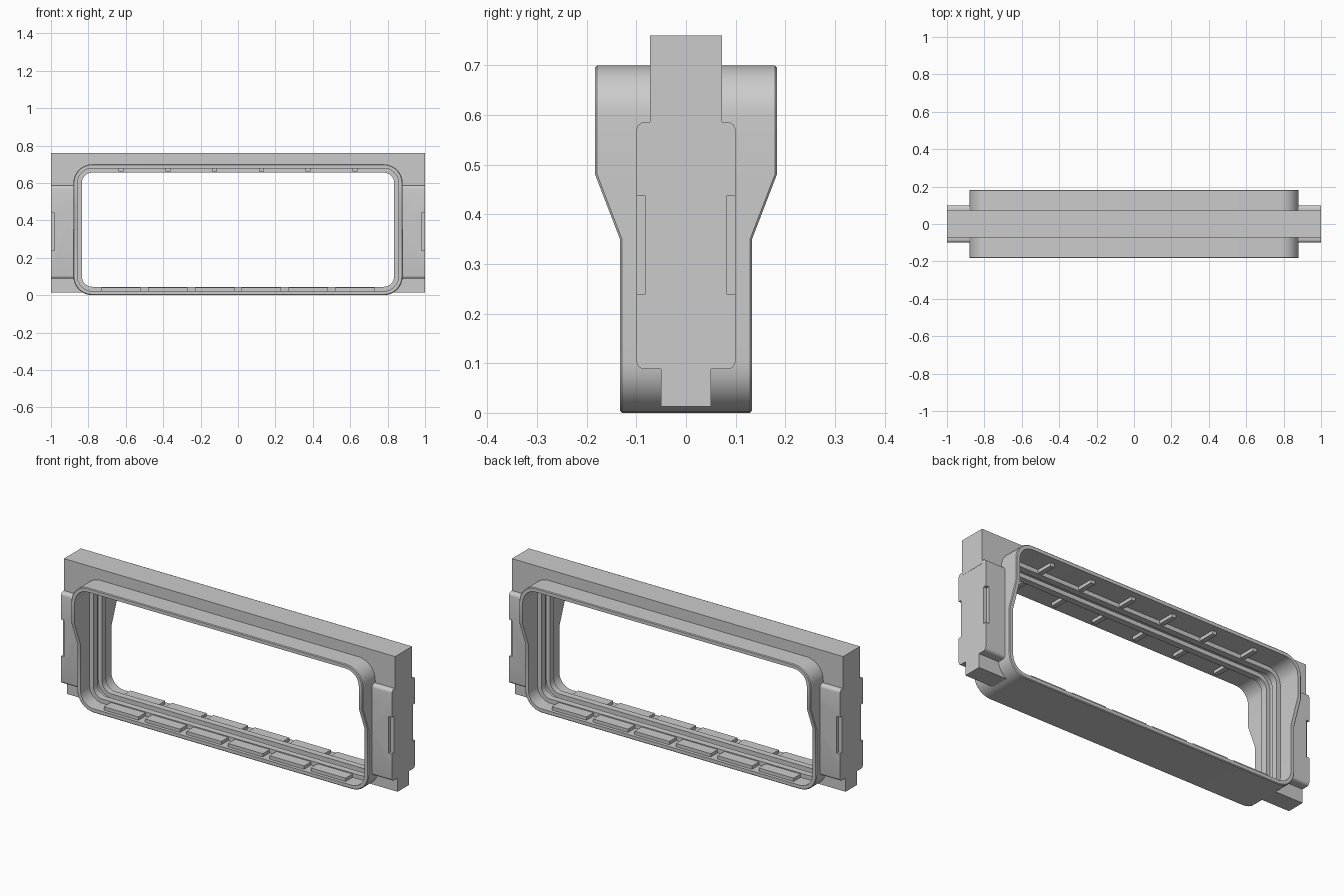
import bpy, bmesh, math

old = bpy.data.objects.get("Cube")
if old:
    bpy.data.objects.remove(old, do_unlink=True)

GREY = (0.6, 0.6, 0.6, 1)
mat = bpy.data.materials.new("light grey")
mat.use_nodes = True
mat.diffuse_color = GREY
mat.node_tree.nodes["Principled BSDF"].inputs["Base Color"].default_value = GREY

HALF_X, TOP, RADIUS = 0.88, 0.70, 0.10   # outside of the window frame
LIP, RIDGE = 0.022, 0.045                # wall thickness at the lip and ridges


def finish(name, bm):
    bmesh.ops.recalc_face_normals(bm, faces=bm.faces)
    me = bpy.data.meshes.new(name)
    bm.to_mesh(me)
    bm.free()
    me.materials.append(mat)
    ob = bpy.data.objects.new(name, me)
    bpy.context.collection.objects.link(ob)
    return ob


def add_box(bm, x, y, z):
    v = [bm.verts.new((a, b, c)) for a in x for b in y for c in z]
    for f in ((0, 1, 3, 2), (4, 6, 7, 5), (0, 4, 5, 1),
              (2, 3, 7, 6), (0, 2, 6, 4), (1, 5, 7, 3)):
        bm.faces.new([v[i] for i in f])


def box(name, x, y, z):
    bm = bmesh.new()
    add_box(bm, x, y, z)
    return finish(name, bm)


def activate(ob):
    bpy.ops.object.select_all(action='DESELECT')
    ob.select_set(True)
    bpy.context.view_layer.objects.active = ob


def cut(ob, cutter):
    m = ob.modifiers.new("cut", 'BOOLEAN')
    m.operation, m.solver, m.object = 'DIFFERENCE', 'EXACT', cutter
    activate(ob)
    bpy.ops.object.modifier_apply(modifier=m.name)


def outline(inset, steps=8):
    """Rounded rectangle in x and z, with extra points where the sides taper."""
    pts, r = [], RADIUS - inset
    cx = HALF_X - RADIUS
    corners = ((cx, TOP - RADIUS), (-cx, TOP - RADIUS), (-cx, RADIUS), (cx, RADIUS))
    for k, (x, z) in enumerate(corners):
        for i in range(steps + 1):
            a = math.pi / 2 * (k + i / steps)
            pts.append((x + r * math.cos(a), z + r * math.sin(a)))
        if k == 1:
            pts += [(inset - HALF_X, h) for h in (0.48, 0.35)]
        if k == 3:
            pts += [(HALF_X - inset, h) for h in (0.35, 0.48)]
    return pts


def half_depth(z):
    t = min(max((z - 0.35) / 0.13, 0), 1)
    return 0.133 + 0.05 * t


# Window frame: cross-section (inset, y, follows the lip) swept round the outline
half = [(RIDGE, 0.02, False), (RIDGE, 0.055, False), (LIP, 0.055, False),
        (LIP, 0, True), (0.004, 0, True), (0, -0.004, True)]
section = [(LIP, 0.02, False, 1)] + [(*p, 1) for p in half]
section += [(*p, -1) for p in reversed(half)] + [(LIP, 0.02, False, -1)]
bm = bmesh.new()
rings = []
for inset, y, lip, side in section:
    rings.append([bm.verts.new((x, side * (y + (half_depth(z) if lip else 0)), z))
                  for x, z in outline(inset)])
for a, b in zip(rings, rings[1:] + rings[:1]):
    n = len(a)
    for i in range(n):
        j = (i + 1) % n
        bm.faces.new((a[i], a[j], b[j], b[i]))
frame = finish("window_frame", bm)
activate(frame)
bpy.ops.object.shade_smooth_by_angle(angle=math.radians(25))

# Pads on the sill and small fins under the head, front and back
pads, fins = bmesh.new(), bmesh.new()
for i in range(6):
    x = (i - 2.5) * 0.25
    for s in (-1, 1):
        add_box(pads, (x - 0.105, x + 0.105), sorted((s * 0.054, s * 0.115)),
                (LIP - 0.005, 0.04))
        add_box(fins, (x - 0.013, x + 0.013), sorted((s * 0.054, s * 0.145)),
                (TOP - 0.04, TOP - LIP + 0.005))
finish("sill_pads", pads)
finish("head_fins", fins)

# Cutter that keeps the outer parts clear of the window
bm = bmesh.new()
ends = [[bm.verts.new((x, y, z)) for x, z in outline(0.01)] for y in (-0.5, 0.5)]
for e in ends:
    bm.faces.new(e)
for i in range(len(ends[0])):
    bm.faces.new((ends[0][i - 1], ends[0][i], ends[1][i], ends[1][i - 1]))
opening = finish("opening_cutter", bm)
opening.hide_render = True

# Header bar with both ends turned down
bar = box("header_bar", (-1, 1), (-0.073, 0.073), (0.57, 0.76))
cut(bar, opening)

for side, label in ((1, "left"), (-1, "right")):
    # Side block with rounded long edges
    block = box(label + "_side_block", sorted((side * 0.84, side * 0.999)),
                (-0.1, 0.1), (0.088, 0.586))
    bm = bmesh.new()
    bm.from_mesh(block.data)
    long_edges = [e for e in bm.edges
                  if abs(e.verts[0].co.x - e.verts[1].co.x) > 0.1]
    bmesh.ops.bevel(bm, geom=long_edges, offset=0.017, segments=4,
                    profile=0.5, affect='EDGES')
    bm.to_mesh(block.data)
    bm.free()
    cut(block, opening)
    # Latch notches on the outer edges
    for s in (-1, 1):
        notch = box("notch_cutter", sorted((side * 0.98, side * 1.05)),
                    sorted((s * 0.083, s * 0.15)), (0.238, 0.438))
        cut(block, notch)
        bpy.data.objects.remove(notch, do_unlink=True)
    activate(block)
    bpy.ops.object.shade_smooth_by_angle(angle=math.radians(30))
    # Foot below the block
    foot = box(label + "_foot", sorted((side * 0.81, side * 0.999)),
               (-0.05, 0.05), (0.013, 0.1))
    cut(foot, opening)

bpy.data.objects.remove(opening, do_unlink=True)
